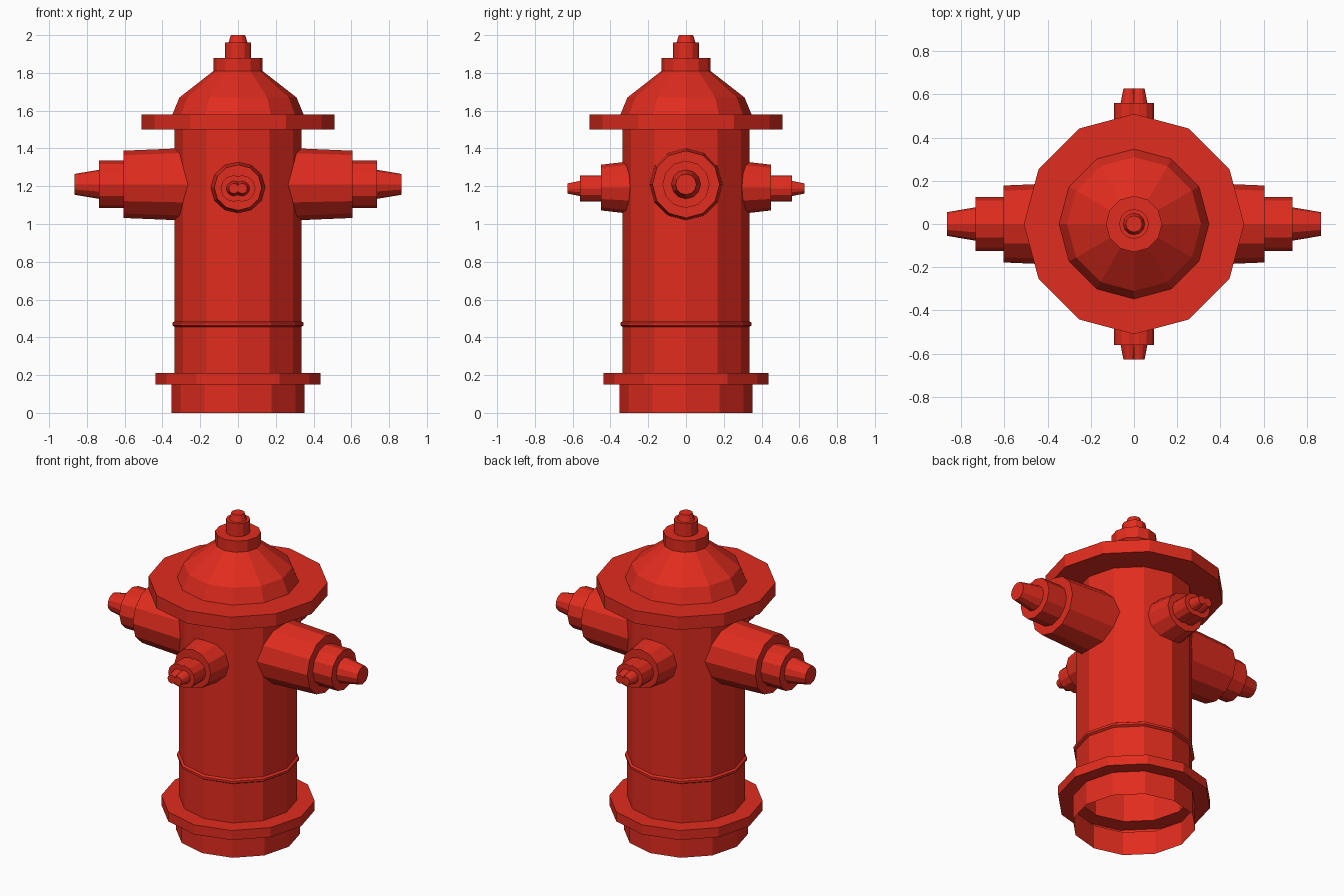
import bpy, bmesh, math
from mathutils import Matrix, Vector

if "Cube" in bpy.data.objects:
    bpy.data.objects.remove(bpy.data.objects["Cube"])

red = bpy.data.materials.new("red_paint")
red.diffuse_color = (0.75, 0.025, 0.013, 1)
red.use_nodes = True
red.node_tree.nodes["Principled BSDF"].inputs["Base Color"].default_value = red.diffuse_color
SIDES = 12


def lathe(name, profile, matrix=Matrix()):
    """Turn (radius, height) points around z; first end open, last end capped."""
    bm = bmesh.new()
    rings = []
    for r, h in profile:
        ring = []
        for i in range(SIDES):
            a = 2 * math.pi * i / SIDES
            ring.append(bm.verts.new(matrix @ Vector((r * math.cos(a), r * math.sin(a), h))))
        rings.append(ring)
    for low, high in zip(rings, rings[1:]):
        for i in range(SIDES):
            j = (i + 1) % SIDES
            bm.faces.new((low[i], low[j], high[j], high[i]))
    bm.faces.new(rings[-1])
    mesh = bpy.data.meshes.new(name)
    bm.to_mesh(mesh)
    bm.free()
    mesh.materials.append(red)
    obj = bpy.data.objects.new(name, mesh)
    bpy.context.collection.objects.link(obj)
    return obj


def outward(angle, z, shift=0.0, widen=1.0):
    """Matrix that points a lathed part horizontally away from the barrel."""
    return (Matrix.Translation((0, 0, z)) @ Matrix.Rotation(angle, 4, 'Z')
            @ Matrix.Translation((0, shift, 0)) @ Matrix.Diagonal((1, widen, 1, 1))
            @ Matrix.Rotation(math.pi / 2, 4, 'Y'))


# Hollow barrel: foot, lower flange, bead, upper flange, dome and top nut
lathe("barrel", [
    (0.353, 0), (0.353, 0.15), (0.437, 0.15), (0.437, 0.21), (0.335, 0.21),
    (0.335, 0.455), (0.348, 0.463), (0.348, 0.477), (0.335, 0.485),
    (0.335, 1.50), (0.51, 1.50), (0.51, 1.58), (0.347, 1.58), (0.31, 1.67),
    (0.13, 1.81), (0.13, 1.88), (0.069, 1.88), (0.069, 1.96),
    (0.05, 1.96), (0.038, 2.0)])

# Large side outlets
for side, angle in (("right", 0), ("left", math.pi)):
    lathe(side + "_outlet", [
        (0.193, 0.25), (0.178, 0.605), (0.125, 0.605), (0.125, 0.735),
        (0.077, 0.735), (0.055, 0.865)], outward(angle, 1.21))

# Small front and back outlets, each with a doubled cap and nut
for side, angle in (("front", -math.pi / 2), ("back", math.pi / 2)):
    lathe(side + "_outlet", [(0.144, 0.25), (0.121, 0.45)],
          outward(angle, 1.193, widen=1.04))
    for k, shift in enumerate((-0.022, 0.022)):
        lathe(f"{side}_cap_{k + 1}", [
            (0.07, 0.42), (0.07, 0.56), (0.04, 0.56), (0.027, 0.627)],
            outward(angle, 1.188, shift))
